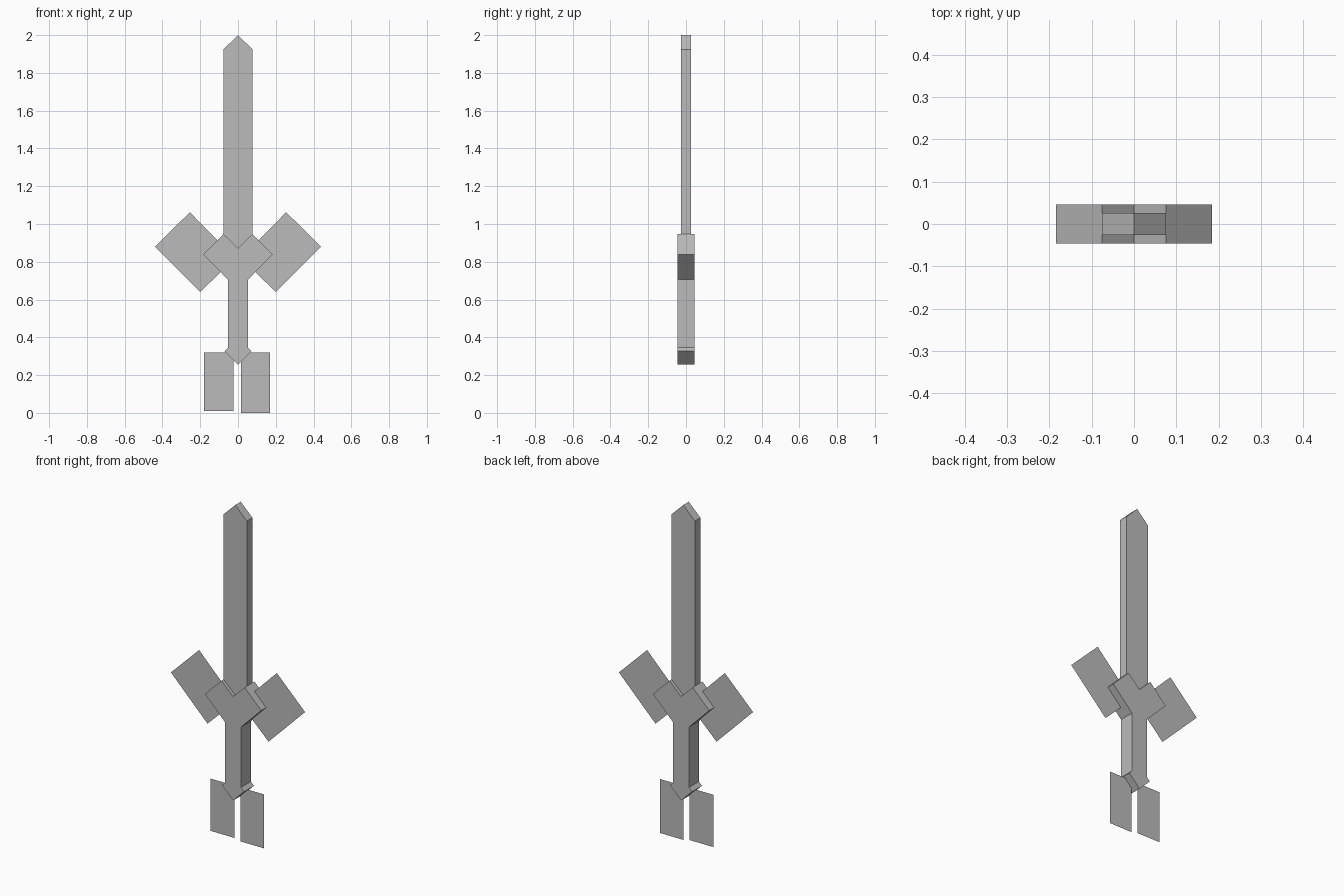
import bpy
import bmesh

cube = bpy.data.objects.get("Cube")
if cube:
    bpy.data.objects.remove(cube, do_unlink=True)

GREY = (0.5, 0.5, 0.5, 1)
grey = bpy.data.materials.new("plain grey")
grey.use_nodes = True
grey.diffuse_color = GREY
grey.node_tree.nodes["Principled BSDF"].inputs["Base Color"].default_value = GREY


def slab(name, outline, half=0):
    """Front outline in x, z, extruded evenly about y = 0 (a flat sheet if half is 0)."""
    bm = bmesh.new()
    face = bm.faces.new([bm.verts.new((x, -half, z)) for x, z in outline])
    if half:
        ext = bmesh.ops.extrude_face_region(bm, geom=[face])
        moved = [v for v in ext["geom"] if isinstance(v, bmesh.types.BMVert)]
        bmesh.ops.translate(bm, verts=moved, vec=(0, 2 * half, 0))
        bmesh.ops.recalc_face_normals(bm, faces=bm.faces)
    mesh = bpy.data.meshes.new(name)
    bm.to_mesh(mesh)
    bm.free()
    mesh.materials.append(grey)
    obj = bpy.data.objects.new(name, mesh)
    bpy.context.collection.objects.link(obj)
    return obj


def mirrored(half_outline):
    """Close a right-hand outline that starts and ends on x = 0."""
    return half_outline + [(-x, z) for x, z in half_outline[-2:0:-1]]


def rectangle(x0, x1, z0, z1):
    return [(x0, z0), (x1, z0), (x1, z1), (x0, z1)]


# Pointed blade, rooted inside the guard
slab("blade", mirrored([(0, 0.82), (0.076, 0.82), (0.076, 1.925), (0, 2)]), 0.026)

# Crossed guard, grip and pointed pommel share one thickness
slab("guard_and_grip", mirrored([
    (0, 0.255), (0.072, 0.327), (0.052, 0.347), (0.052, 0.705),
    (0.184, 0.838), (0.076, 0.946), (0, 0.872)]), 0.046)

# Flat tilted wings either side of the guard
for side, s in (("left", 1), ("right", -1)):
    wing = [(0.015, 0.82), (0.2, 0.64), (0.44, 0.88), (0.255, 1.062)]
    slab(side + "_wing", [(s * x, z) for x, z in wing][::s])

# Flat tassels hanging below the pommel
slab("left_tassel", rectangle(0.016, 0.17, 0, 0.32))
slab("right_tassel", rectangle(-0.18, -0.024, 0.01, 0.32))
